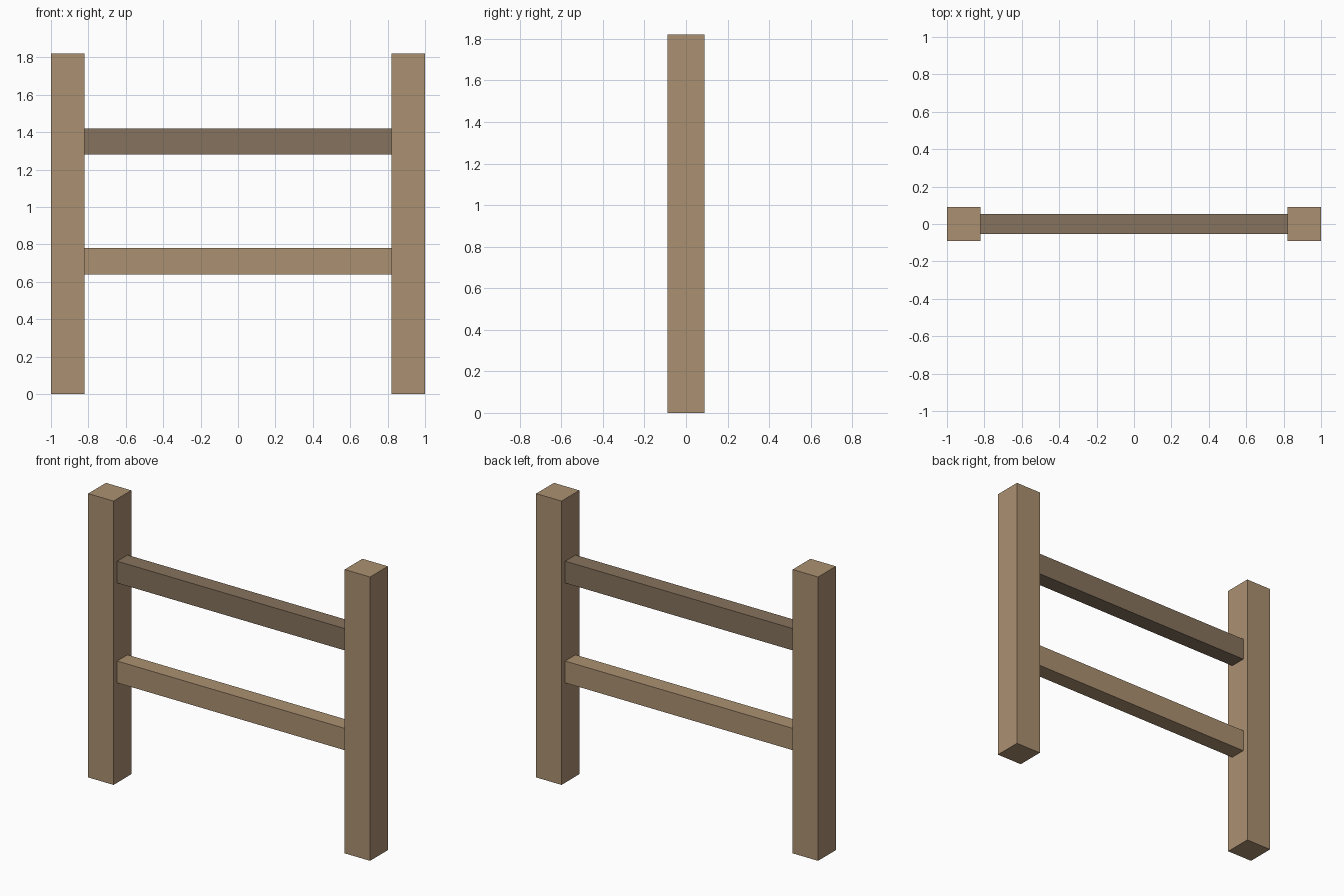
import bpy

if "Cube" in bpy.data.objects:
    bpy.data.objects.remove(bpy.data.objects["Cube"])


def wood(name, rgb):
    mat = bpy.data.materials.new(name)
    mat.diffuse_color = (*rgb, 1.0)
    mat.use_nodes = True
    mat.node_tree.nodes["Principled BSDF"].inputs["Base Color"].default_value = mat.diffuse_color
    return mat


def box(name, center, size, mat):
    bpy.ops.mesh.primitive_cube_add(size=1, location=center)
    obj = bpy.context.object
    obj.name = name
    obj.scale = size
    bpy.ops.object.transform_apply(location=False, rotation=False, scale=True)
    obj.data.materials.append(mat)
    return obj


light_wood = wood("light_wood", (0.41, 0.28, 0.165))
dark_wood = wood("dark_wood", (0.24, 0.17, 0.11))

HEIGHT, POST, RAIL_DEPTH, RAIL_HEIGHT = 1.82, 0.18, 0.105, 0.14

# Upright posts at both ends
for side, sign in (("left", -1), ("right", 1)):
    box(f"{side}_post", (sign * (1 - POST / 2), 0, HEIGHT / 2),
        (POST, POST, HEIGHT), light_wood)

# Horizontal rails between the inner post faces
for name, z, mat in (("lower_rail", 0.71, light_wood), ("upper_rail", 1.35, dark_wood)):
    box(name, (0, 0, z), (2 - 2 * POST, RAIL_DEPTH, RAIL_HEIGHT), mat)
